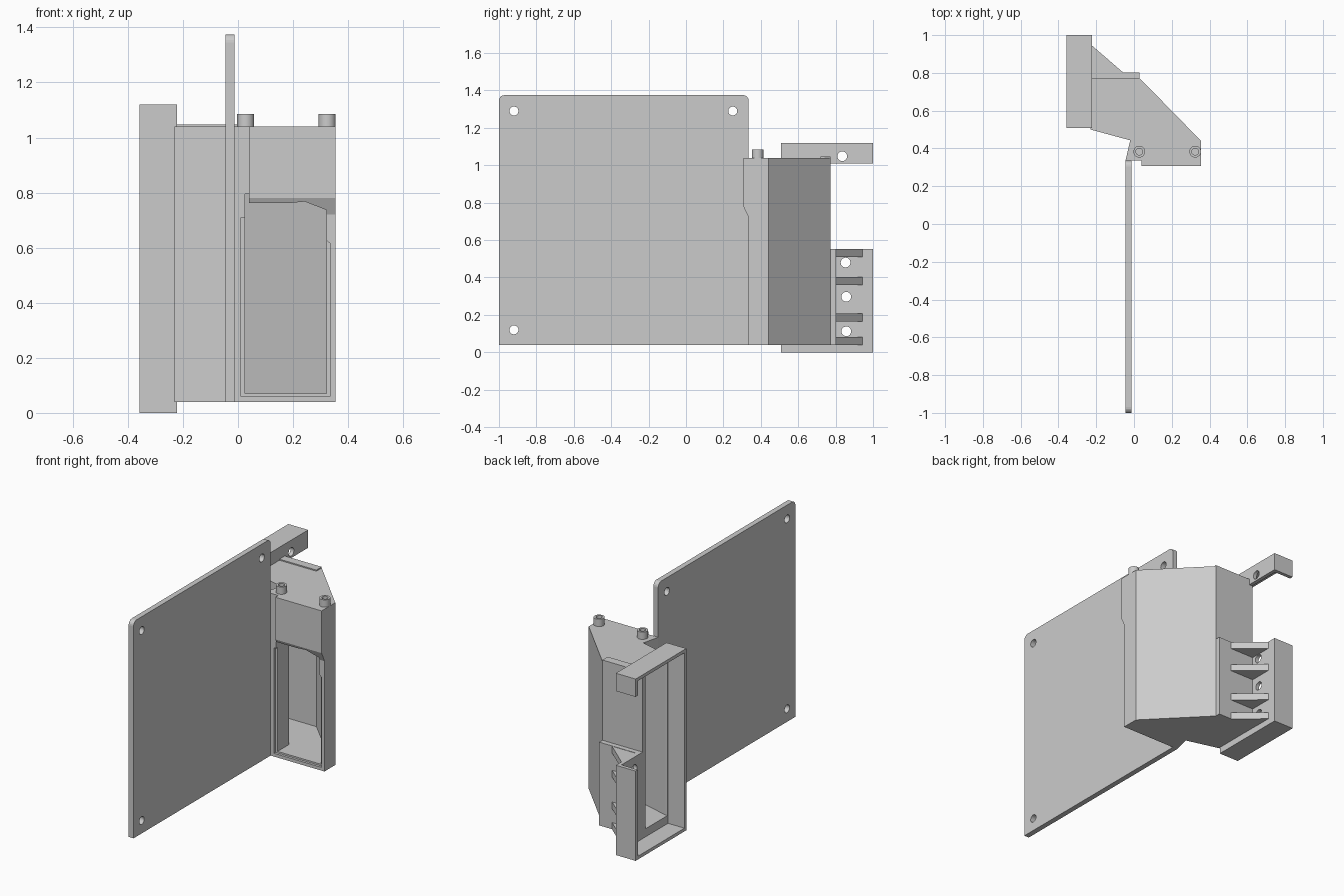
import bpy
import bmesh
import math

cube = bpy.data.objects.get("Cube")
if cube:
    bpy.data.objects.remove(cube, do_unlink=True)

grey = bpy.data.materials.new("light_grey")
grey.use_nodes = True
COLOR = (0.6, 0.6, 0.6, 1)
grey.diffuse_color = COLOR
grey.node_tree.nodes["Principled BSDF"].inputs["Base Color"].default_value = COLOR


def prism(name, pts, axis, lo, hi, top=None):
    """Extrude a 2D outline along an axis; top(x, y) optionally sets the far height."""
    place = {"x": lambda a, b, c: (c, a, b),
             "y": lambda a, b, c: (a, c, b),
             "z": lambda a, b, c: (a, b, c)}[axis]
    bm = bmesh.new()
    low = [bm.verts.new(place(a, b, lo)) for a, b in pts]
    high = [bm.verts.new(place(a, b, hi)) for a, b in pts]
    bm.faces.new(low[::-1])
    cap = bm.faces.new(high)
    n = len(pts)
    for i in range(n):
        j = (i + 1) % n
        bm.faces.new((low[i], low[j], high[j], high[i]))
    bm.normal_update()
    if top:
        # Split the flat cap first, then move its corners to their heights
        bmesh.ops.triangulate(bm, faces=[cap])
        for v, (a, b) in zip(high, pts):
            v.co.z = top(a, b)
    if bm.calc_volume(signed=True) < 0:
        bmesh.ops.reverse_faces(bm, faces=bm.faces[:])
    bm.normal_update()
    mesh = bpy.data.meshes.new(name)
    bm.to_mesh(mesh)
    bm.free()
    mesh.materials.append(grey)
    ob = bpy.data.objects.new(name, mesh)
    bpy.context.collection.objects.link(ob)
    return ob


def box(name, x, y, z):
    return prism(name, [(x[0], y[0]), (x[1], y[0]), (x[1], y[1]), (x[0], y[1])], "z", *z)


def disc(a, b, r, n=24):
    return [(a + r * math.cos(math.tau * i / n), b + r * math.sin(math.tau * i / n))
            for i in range(n)]


def cut(target, cutter):
    mod = target.modifiers.new("cut", "BOOLEAN")
    mod.operation = "DIFFERENCE"
    mod.solver = "EXACT"
    mod.object = cutter
    bpy.context.view_layer.update()
    bpy.context.view_layer.objects.active = target
    bpy.ops.object.modifier_apply(modifier=mod.name)
    bpy.data.objects.remove(cutter, do_unlink=True)


# Large mounting plate with rounded upper corners and three holes
R = 0.03
outline = [(-1, 0.04), (0.335, 0.04)]
for cy, start in ((0.335 - R, 0), (-1 + R, 90)):
    for i in range(6):
        t = math.radians(start + 18 * i)
        outline.append((cy + R * math.cos(t), 1.375 - R + R * math.sin(t)))
plate = prism("mounting_plate", outline, "x", -0.045, -0.012)
for y, z in ((-0.92, 1.29), (0.25, 1.29), (-0.92, 0.12)):
    cut(plate, prism("hole", disc(y, z, 0.024), "x", -0.1, 0.1))

# Bent duct body
duct = prism("duct_body", [
    (-0.23, 0.5), (-0.02, 0.443), (-0.045, 0.335), (0.04, 0.335), (0.04, 0.307),
    (0.355, 0.307), (0.355, 0.44), (0.03, 0.772), (-0.23, 0.772)], "z", 0.04, 1.04)
# Step back the lower front below the brow
cut(duct, prism("front_step", [(0.28, 0), (0.335, 0), (0.335, 0.72), (0.307, 0.78),
                               (0.28, 0.78)], "x", 0.03, 0.4))
# Shallow rim round the front opening, with a clipped corner
cut(duct, prism("front_rim", [(0.01, 0.06), (0.335, 0.06), (0.335, 0.615),
                              (0.225, 0.71), (0.01, 0.71)], "y", 0.28, 0.35))


# Hollow passage whose ceiling rises behind the front opening
def ceiling(x, y):
    if y > 0.4:
        return 1.01
    return 0.61 if x > 0.3 else 0.7


def passage():
    return prism("passage", [
        (0.025, 0.28), (0.22, 0.28), (0.322, 0.28), (0.322, 0.43), (0.015, 0.742),
        (-0.45, 0.742), (-0.45, 0.53), (-0.23, 0.53), (0.025, 0.46)],
        "z", 0.07, 1.01, ceiling)


cut(duct, passage())

# Side tray: hollow rim open to the side, missing its upper rear stretch
tray = box("side_tray", (-0.357, -0.222), (0.507, 1), (0, 1.12))
cut(tray, box("tray_hollow", (-0.5, -0.245), (0.525, 0.978), (0.02, 1.1)))
cut(tray, box("tray_gap", (-0.5, 0), (0.772, 1.2), (0.553, 1.01)))
cut(tray, passage())
for y, z in ((0.853, 0.48), (0.857, 0.297), (0.857, 0.112), (0.835, 1.048)):
    cut(tray, prism("hole", disc(y, z, 0.026), "x", -0.3, -0.1))

# Lower rear backing wall and its gussets
box("backing_wall", (-0.23, 0.03), (0.77, 0.803), (0.04, 0.553))
for i, z in enumerate((0.06, 0.187, 0.382, 0.53)):
    prism(f"gusset_{i + 1}", [(-0.225, 0.8), (-0.055, 0.8), (-0.225, 0.947)],
          "z", z - 0.021, z + 0.021)

# Raised lip on the duct roof
box("roof_lip", (-0.23, 0.03), (0.72, 0.772), (1.03, 1.047))

# Hollow pegs on the roof
for side, x in (("right", 0.028), ("left", 0.324)):
    peg = prism(f"{side}_peg", disc(x, 0.383, 0.031), "z", 1.03, 1.085)
    cut(peg, prism("peg_bore", disc(x, 0.383, 0.018), "z", 1.045, 1.2))
    bpy.ops.object.select_all(action="DESELECT")
    peg.select_set(True)
    bpy.context.view_layer.objects.active = peg
    bpy.ops.object.shade_smooth_by_angle()
